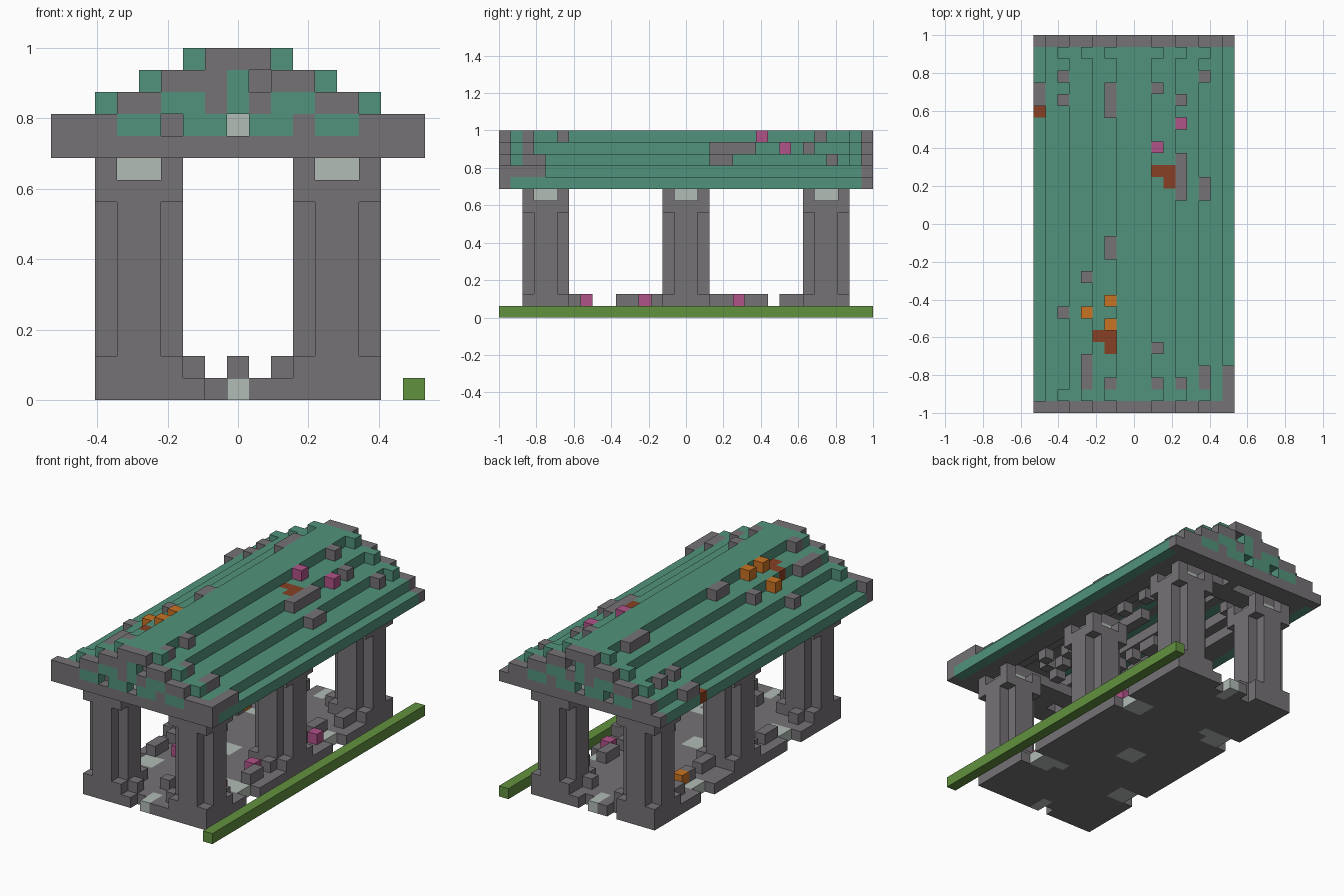
import bpy
import bmesh
import random
from mathutils import Vector

if "Cube" in bpy.data.objects:
    bpy.data.objects.remove(bpy.data.objects["Cube"], do_unlink=True)

random.seed(4)
UNIT = 1 / 16
COLOURS = {
    "stone_grey": (.18, .168, .18),
    "copper_teal": (.085, .29, .2),
    "pale_stone": (.445, .503, .468),
    "grass_green": (.122, .283, .05),
    "flower_pink": (.434, .084, .246),
    "lantern_orange": (.578, .171, .017),
    "rust_brown": (.242, .051, .017),
}
GREY, TEAL, PALE, GREEN, PINK, ORANGE, BROWN = COLOURS

materials = []
for name, rgb in COLOURS.items():
    mat = bpy.data.materials.new(name)
    mat.use_nodes = True
    mat.diffuse_color = (*rgb, 1)
    shader = mat.node_tree.nodes["Principled BSDF"]
    shader.inputs["Base Color"].default_value = (*rgb, 1)
    shader.inputs["Roughness"].default_value = .9
    materials.append(mat)

# Every block is a grid cell holding its part name and colour
cells = {}


def fill(part, colour, xs, ys, zs):
    for i in xs:
        for j in ys:
            for k in zs:
                cells[i, j, k] = (part, colour)


def clear(xs, ys, zs):
    for i in xs:
        for j in ys:
            for k in zs:
                cells.pop((i, j, k), None)


def span(a, b):
    return range(a, b + 1)


LENGTH = range(32)
MID = 8

# Floor slab with ragged edges and pale paving
fill("floor_slab", GREY, span(2, 14), span(2, 29), [0])
for j in (8, 21):
    for edge, inner in ((14, (12, 13)), (2, (3, 4))):
        clear([edge], span(j, j + 1), [0])
        fill("floor_slab", PALE, inner, span(j, j + 1), [0])
    fill("floor_slab", PALE, [11 if j < 16 else 5], [j + 1], [0])
fill("floor_slab", PALE, span(7, 8), span(14, 15), [0])
for j in (2, 28):
    fill("floor_slab", PALE, [MID], span(j, j + 1), [0])
for i, j in ((7, 2), (9, 29), (6, 29)):
    clear([i], [j], [0])

# Pillars: square foot, cross-shaped shaft, cornered capital with pale core
for x in (2, 11):
    for y in (2, 14, 26):
        corners = ([x, x + 3], [y, y + 3])
        sides = span(x, x + 3), span(y, y + 3)
        core = span(x + 1, x + 2), span(y + 1, y + 2)
        fill("pillars", GREY, *sides, range(10))
        clear(*corners, span(2, 8))
        fill("pillars", GREY, *corners, [10])
        fill("pillars", PALE, *core, [10])

# Rubble along the floor edges
RUBBLE = ((GREY, 6, 6), (PINK, 7, 7), (GREY, 10, 11), (PINK, 12, 12),
          (GREY, 13, 13), (GREY, 18, 19), (PINK, 20, 20),
          (GREY, 21, 22), (GREY, 24, 25))
for n, (colour, a, b) in enumerate(RUBBLE):
    x = 13 - n % 2
    fill("rubble", colour, [x], span(a, b), [1])
    if colour == GREY:
        fill("rubble", GREY, [16 - x], span(a, b), [1])
for i, j in ((6, 3), (10, 3), (8, 5), (6, 28), (10, 27), (6, 12), (10, 17)):
    fill("rubble", GREY, [i], [j], [1])
fill("rubble", ORANGE, [4], [22], [1])
fill("rubble", PINK, [4], [25], [1])
fill("rubble", PINK, [5], [11], [1])

# Hollow stepped roof: teal treads over a grey lining, solid gable ends
HALF = {11: 8, 12: 7, 13: 5, 14: 3, 15: 1}
HOLLOW = {11: 5, 12: 4, 13: 2, 14: -1, 15: -1}
for k, half in HALF.items():
    for i in span(MID - half, MID + half):
        d = abs(i - MID)
        outer = d > half - (1 if k == 11 else 2) or k == 15
        if d > HOLLOW[k]:
            fill("roof", TEAL if outer else GREY, [i], LENGTH, [k])
        fill("gables", GREY, [i], [0, 31], [k])
        if not outer:
            fill("roof", GREY, [i], [1, 30], [k])

# Ceiling beams over the pillars, and broken lattice between them
for y in (3, 15, 27):
    fill("ceiling_beams", GREY, span(3, 13), span(y, y + 1), [11])
for n in range(45):
    i, j = random.randint(4, 12), random.randint(2, 29)
    fill("ceiling_beams", GREY, [i], [j], [11])
fill("roof", TEAL, [MID], span(14, 18), [14])
clear(span(7, 9), span(14, 18), span(11, 13))

# Gable inlay: teal pattern with a few sunken blocks
for y, back in ((0, 1), (31, 30)):
    for side in (-1, 1):
        for d, k in ((1, 12), (2, 12), (2, 13), (3, 13), (4, 12), (5, 12)):
            fill("gables", TEAL, [MID + side * d], [y], [k])
    fill("gables", TEAL, [MID], [y], [13, 14])
    for i, k, colour in ((5, 12, GREY), (9, 14, GREY), (MID, 12, PALE)):
        clear([i], [y], [k])
        fill("gables", colour, [i], [back], [k])

# Loose blocks sitting on the treads; height follows the distance from the ridge
for i in (2, 4, 6, 10, 12, 14):
    fill("roof", TEAL, [i], [1, 30], [16 - abs(i - MID) // 2])
LOOSE = ((GREY, 0, 26, 27), (GREY, 2, 28, 28), (GREY, 2, 26, 26),
         (GREY, 2, 8, 8), (GREY, 4, 11, 11), (GREY, 4, 2, 4),
         (GREY, 6, 25, 27), (GREY, 6, 13, 14), (GREY, 6, 2, 2),
         (GREY, 10, 27, 27), (GREY, 10, 5, 5), (GREY, 10, 2, 2),
         (GREY, 12, 26, 26), (GREY, 12, 18, 21), (GREY, 12, 2, 2),
         (GREY, 14, 28, 28), (GREY, 14, 18, 19), (GREY, 14, 2, 3),
         (GREY, 16, 1, 3), (PINK, 12, 24, 24), (PINK, 10, 22, 22),
         (ORANGE, 4, 8, 8), (ORANGE, 6, 9, 9), (ORANGE, 6, 7, 7))
for colour, i, a, b in LOOSE:
    fill("roof_blocks", colour, [i], span(a, b), [16 - abs(i - MID) // 2])
fill("roof_blocks", GREY, [0, 16], [0], [12])

# Rust patches level with the treads
fill("roof", BROWN, [10, 11], [20], [14])
fill("roof", BROWN, [11], [19], [14])
fill("roof", BROWN, [5, 6], [6], [14])
fill("roof", BROWN, [6], [5], [14])
fill("roof", BROWN, [0], [25], [11])

# Grass strip beside the floor
fill("grass_strip", GREEN, [16], LENGTH, [0])


# Turn each part into a mesh of its exposed block faces
def build(part):
    bm = bmesh.new()
    verts = {}

    def corner(p):
        key = tuple(p)
        if key not in verts:
            place = Vector(key) - Vector((8.5, 16, 0))
            verts[key] = bm.verts.new(place * UNIT)
        return verts[key]

    for cell, (owner, colour) in cells.items():
        if owner != part:
            continue
        for axis in range(3):
            u, v = (axis + 1) % 3, (axis + 2) % 3
            for step in (0, 1):
                near = list(cell)
                near[axis] += 2 * step - 1
                if tuple(near) in cells:
                    continue
                loop = []
                for a, b in ((0, 0), (1, 0), (1, 1), (0, 1)):
                    p = list(cell)
                    p[axis] += step
                    p[u] += a
                    p[v] += b
                    loop.append(corner(p))
                face = bm.faces.new(loop if step else loop[::-1])
                face.material_index = list(COLOURS).index(colour)
    mesh = bpy.data.meshes.new(part)
    bm.to_mesh(mesh)
    bm.free()
    for mat in materials:
        mesh.materials.append(mat)
    bpy.context.collection.objects.link(bpy.data.objects.new(part, mesh))


for part in sorted({owner for owner, _ in cells.values()}):
    build(part)
